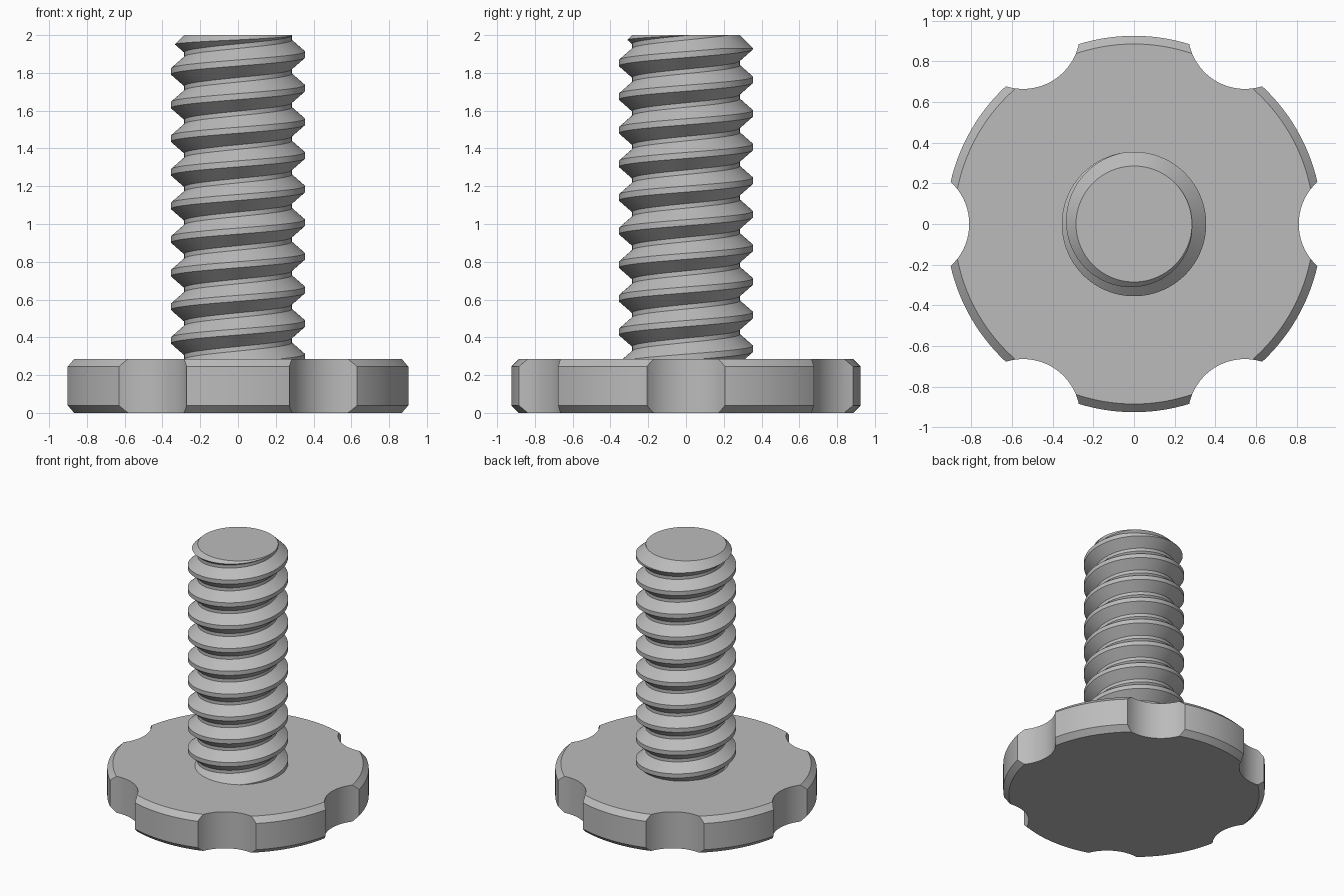
import bpy, bmesh
from math import pi, cos, sin, radians

if "Cube" in bpy.data.objects:
    bpy.data.objects.remove(bpy.data.objects["Cube"])

DISC_R, DISC_H, CHAMFER = 0.925, 0.285, 0.04
CORE_R, CREST_R, PITCH = 0.285, 0.355, 0.178
CREST_Z = 1.897          # height of a crest centre on the +x side
TOP, SEGMENTS = 2.0, 96

steel = bpy.data.materials.new("grey_steel")
steel.use_nodes = True
colour = (0.5, 0.5, 0.5, 1)
steel.diffuse_color = colour
steel.node_tree.nodes["Principled BSDF"].inputs["Base Color"].default_value = colour


def make_object(name, bm):
    bmesh.ops.recalc_face_normals(bm, faces=bm.faces)
    mesh = bpy.data.meshes.new(name)
    bm.to_mesh(mesh)
    bm.free()
    mesh.materials.append(steel)
    obj = bpy.data.objects.new(name, mesh)
    bpy.context.collection.objects.link(obj)
    return obj


def lathe(name, profile, segments=SEGMENTS):
    """Closed solid of revolution from (radius, z) pairs."""
    bm = bmesh.new()
    rings = [[bm.verts.new((r * cos(2 * pi * i / segments), r * sin(2 * pi * i / segments), z))
              for i in range(segments)] for r, z in profile]
    for low, high in zip(rings, rings[1:]):
        for i in range(segments):
            j = (i + 1) % segments
            bm.faces.new((low[i], low[j], high[j], high[i]))
    bm.faces.new(rings[0][::-1])
    bm.faces.new(rings[-1])
    return make_object(name, bm)


def cut(obj, cutter, operation):
    mod = obj.modifiers.new("cut", 'BOOLEAN')
    mod.operation, mod.object, mod.solver = operation, cutter, 'EXACT'
    bpy.context.view_layer.objects.active = obj
    bpy.ops.object.modifier_apply(modifier=mod.name)
    bpy.data.objects.remove(cutter)


def smooth(obj):
    bpy.ops.object.select_all(action='DESELECT')
    obj.select_set(True)
    bpy.context.view_layer.objects.active = obj
    bpy.ops.object.shade_smooth_by_angle(angle=radians(25))


# Knob disc: chamfered on both rims, with six scooped finger notches
knob = lathe("knob_disc", [(DISC_R - CHAMFER, 0), (DISC_R, CHAMFER),
                           (DISC_R, DISC_H - CHAMFER), (DISC_R - CHAMFER, DISC_H)], 144)
for k in range(6):
    notch = lathe("notch_cutter", [(0.28, -0.1), (0.28, 0.5)])
    notch.location = (1.09 * cos(k * pi / 3), 1.09 * sin(k * pi / 3), 0)
    notch.hide_render = True
    bpy.context.view_layer.update()
    cut(knob, notch, 'DIFFERENCE')
smooth(knob)

# Threaded shaft: right-handed helical sweep of a trapezoid tooth
CREST_HALF, ROOT_HALF = 0.016, 0.012
tooth = [(CORE_R, ROOT_HALF - PITCH / 2), (CREST_R, -CREST_HALF),
         (CREST_R, CREST_HALF), (CORE_R, PITCH / 2 - ROOT_HALF)]
bm = bmesh.new()
turns = range(-13, 4)
columns = []
for i in range(SEGMENTS + 1):
    a = 2 * pi * i / SEGMENTS
    columns.append([bm.verts.new((r * cos(a), r * sin(a), CREST_Z + PITCH * (t + i / SEGMENTS) + z))
                    for t in turns for r, z in tooth])
for left, right in zip(columns, columns[1:]):
    for k in range(len(left) - 1):
        bm.faces.new((left[k], right[k], right[k + 1], left[k + 1]))
bmesh.ops.remove_doubles(bm, verts=bm.verts, dist=1e-4)
for z, up in ((0.15, -1), (TOP + 0.1, 1)):
    bmesh.ops.bisect_plane(bm, geom=bm.verts[:] + bm.edges[:] + bm.faces[:],
                           plane_co=(0, 0, z), plane_no=(0, 0, up), clear_outer=True)
    rim = [e for e in bm.edges if e.is_boundary and all(abs(v.co.z - z) < 1e-4 for v in e.verts)]
    bmesh.ops.contextual_create(bm, geom=rim)
shaft = make_object("threaded_shaft", bm)

# Trim the tip flat with a chamfer down to the thread root
trim = lathe("tip_cutter", [(0.5, 0.2), (0.5, TOP - 0.215), (CORE_R, TOP)])
trim.hide_render = True
bpy.context.view_layer.update()
cut(shaft, trim, 'INTERSECT')
smooth(shaft)
